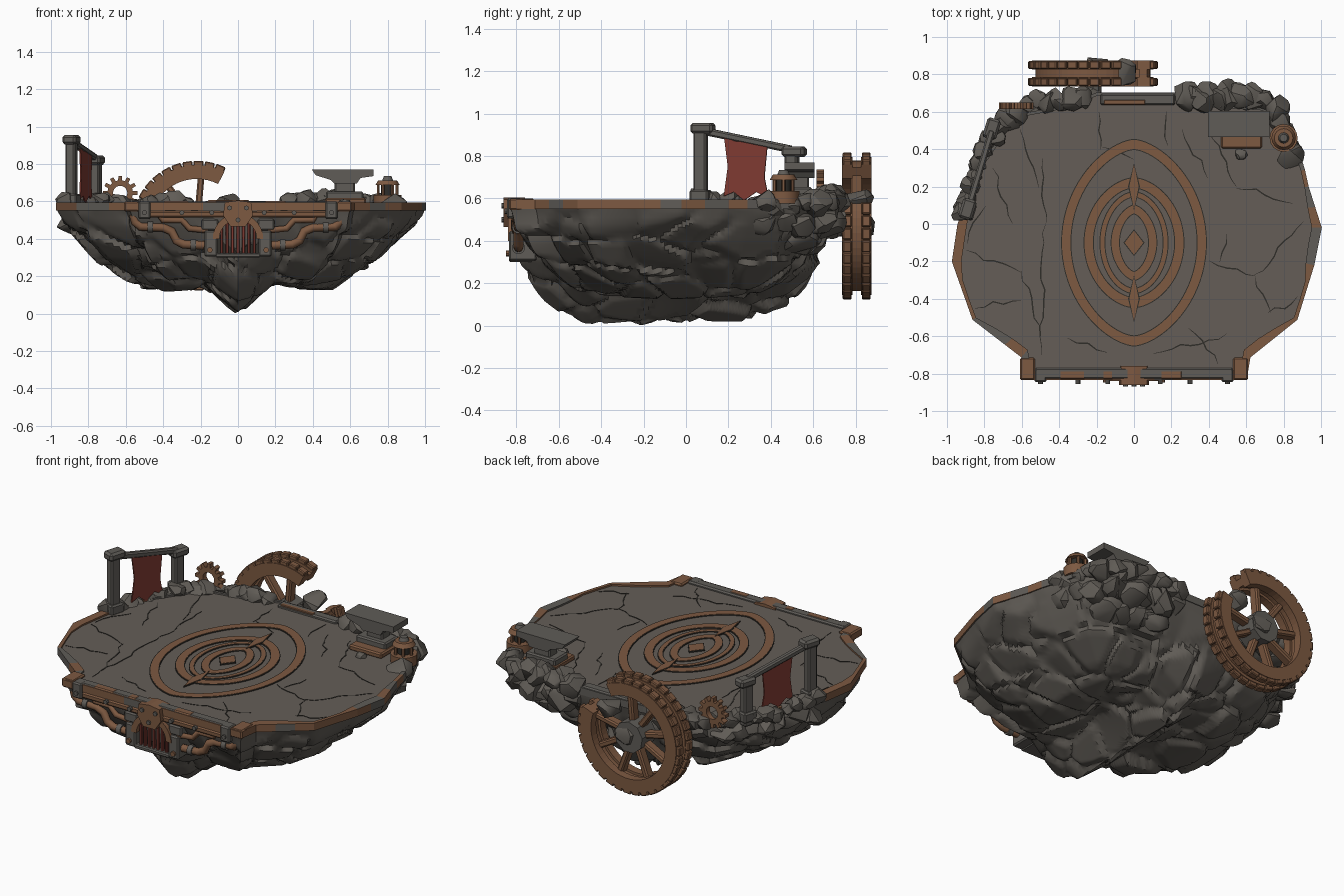
import bpy, bmesh, math, random
from math import sin, cos, pi, radians
from mathutils import Vector, Matrix, noise

if "Cube" in bpy.data.objects:
    bpy.data.objects.remove(bpy.data.objects["Cube"])
rng = random.Random(4)


def material(name, *rgb):
    m = bpy.data.materials.new(name)
    m.use_nodes = True
    m.diffuse_color = (*rgb, 1)
    m.node_tree.nodes["Principled BSDF"].inputs["Base Color"].default_value = (*rgb, 1)
    return m


ROCK = material("rock grey", .118, .107, .093)
DECK = material("deck stone", .128, .111, .095)
IRON = material("iron grey", .115, .107, .096)
RUST = material("rust brown", .205, .1, .053)
RED = material("banner red", .21, .043, .032)
DARK = material("crack dark", .028, .026, .022)


def at(x, y, z, turn=0, axis="Z"):
    return Matrix.Translation((x, y, z)) @ Matrix.Rotation(radians(turn), 4, axis)


def upright(x, y, z):
    return at(x, y, z, 90, "X")  # drawn flat, stood up facing the front


def finish(name, bm, mats, m=Matrix(), rule=None, angle=0):
    bmesh.ops.remove_doubles(bm, verts=bm.verts, dist=1e-5)
    bmesh.ops.recalc_face_normals(bm, faces=bm.faces)
    if rule:
        for f in bm.faces:
            f.material_index = rule(f)
    bm.transform(m)
    me = bpy.data.meshes.new(name)
    bm.to_mesh(me)
    bm.free()
    ob = bpy.data.objects.new(name, me)
    bpy.context.collection.objects.link(ob)
    for mat in mats if isinstance(mats, list) else [mats]:
        me.materials.append(mat)
    if angle:
        bpy.ops.object.select_all(action="DESELECT")
        ob.select_set(True)
        bpy.context.view_layer.objects.active = ob
        bpy.ops.object.shade_smooth_by_angle(angle=radians(angle))


def slab(name, outer, h, mat, m, inner=None, closed=True, rule=None):
    """Flat polygon, or strip between two lines, raised by h."""
    bm = bmesh.new()
    a = [bm.verts.new((*p, 0)) for p in outer]
    if inner:
        b = [bm.verts.new((*p, 0)) for p in inner]
        n = len(a)
        for i in range(n if closed else n - 1):
            j = (i + 1) % n
            bm.faces.new((a[i], a[j], b[j], b[i]))
    else:
        bm.faces.new(a)
    top = bmesh.ops.extrude_face_region(bm, geom=bm.faces[:])["geom"]
    bmesh.ops.translate(bm, vec=(0, 0, h), verts=[v for v in top if isinstance(v, bmesh.types.BMVert)])
    finish(name, bm, mat, m, rule)


def box(name, m, size, mat, bevel=.008):
    bm = bmesh.new()
    bmesh.ops.create_cube(bm, size=1, matrix=Matrix.Diagonal((*size, 1)))
    bmesh.ops.bevel(bm, geom=bm.edges[:], offset=min(bevel, min(size) / 4), segments=1, affect="EDGES")
    finish(name, bm, mat, m)


def cyl(name, m, r, h, mat, r2=None, n=16):
    bm = bmesh.new()
    bmesh.ops.create_cone(bm, cap_ends=True, segments=n, radius1=r, radius2=r if r2 is None else r2, depth=h)
    finish(name, bm, mat, m, angle=35)


def arc(r, a0, a1, n):
    return [(r * cos(radians(a0 + (a1 - a0) * i / n)), r * sin(radians(a0 + (a1 - a0) * i / n))) for i in range(n + 1)]


def ring(name, r0, r1, h, mat, m, a0, a1, n):
    slab(name, arc(r1, a0, a1, n), h, mat, m, arc(r0, a0, a1, n), False)


def boulder(name, loc, r):
    bm = bmesh.new()
    for _ in range(24):
        v = Vector([rng.gauss(0, 1) for _ in range(3)]).normalized()
        bm.verts.new((v.x * r * 1.1, v.y * r * .95, v.z * r * .85))
    hull = bmesh.ops.convex_hull(bm, input=bm.verts)
    bmesh.ops.delete(bm, geom=hull["geom_interior"], context="VERTS")
    finish(name, bm, ROCK, at(*loc, rng.uniform(0, 180)), angle=32)


def lerp(table, t):
    for (a, u), (b, v) in zip(table, table[1:]):
        if t <= b:
            return u + (v - u) * max(0, (t - a) / (b - a))
    return table[-1][1]


# deck outline, resampled into short steps
CORNERS = [(-.58, -.83), (.6, -.83), (.62, -.71), (.87, -.51), (.96, -.22), (1, -.02), (.93, .2), (.91, .29),
           (.84, .52), (.7, .62), (.38, .64), (.36, .7), (-.2, .7), (-.38, .63), (-.64, .58), (-.82, .32),
           (-.94, 0), (-.97, -.2), (-.86, -.51), (-.6, -.71)]


def outline(step):
    pts = []
    for p, q in zip(CORNERS, CORNERS[1:] + CORNERS[:1]):
        p, q = Vector(p), Vector(q)
        n = max(1, round((q - p).length / step))
        pts += [p.lerp(q, i / n) for i in range(n)]
    return pts


# rock underside: bowl with a keel, broken into tilted stones
ACROSS = [(0, .97), (.22, .95), (.4, 1), (.5, 1), (.7, .7), (.85, .36), (1, .05)]
ALONG = [(-.85, .15), (-.8, .42), (-.72, .7), (-.6, .92), (-.4, 1), (.3, 1), (.5, .85), (.62, .6), (.72, .15)]
INWARD = [(0, 0), (.04, .2), (.1, .38), (.2, .64), (.35, .88), (.48, 1)]
KEEL = [(-.83, .3), (-.78, .85), (-.7, 1.15), (-.6, 1.15), (-.45, 1), (-.2, 1), (.1, .85), (.4, .65), (.58, .7), (.7, .2)]


def chunk(p):
    q = Vector((p.x * 4, p.y * 4, p.z * 5.5)) + noise.noise_vector(p * 3) * .3
    dist, cells = noise.voronoi(q)
    tilt = noise.noise_vector(cells[0] * 7.3)
    edge = min((dist[1] - dist[0]) / .16, 1)
    return edge * (.026 + .06 * tilt.dot(q - cells[0])) - .018


def hull():
    bm = bmesh.new()
    rim, steps = outline(.02), 52
    rows = []
    for k in range(steps):
        s, row = 1 - (k / steps) ** 1.15, []
        for x, y in rim:
            x, y = x * s, y * s
            body = min(lerp(ACROSS, abs(x)) * lerp(ALONG, y), lerp(INWARD, 1 - s))
            keel = max(0, 1 - abs(x) / .19) * lerp(KEEL, y) * min(1, (1 - s) / .03)
            p = Vector((x, y, .56 - .42 * body - .148 * keel))
            p += Vector((x, y, (p.z - .5) * 1.8)).normalized() * chunk(p) * min(1, (1 - s) / .06)
            row.append(bm.verts.new((p.x, p.y, max(p.z, 0))))
        rows.append(row)
    n = len(rim)
    for a, b in zip(rows, rows[1:]):
        for i in range(n):
            bm.faces.new((a[i], b[i], b[(i + 1) % n], a[(i + 1) % n]))
    bm.faces.new(rows[-1])
    finish("rock_underside", bm, ROCK, angle=32)


hull()

# deck and its rim, wider at the front corners and the sides
slab("deck", CORNERS, .035, DECK, at(0, 0, .55))
edge = outline(.1)
BAND = [(-.83, .945), (-.62, .95), (-.5, .985), (-.3, .982), (-.2, .95), (.02, .95), (.2, .98)]


def rim_colour(f):
    c = f.calc_center_median()
    return int(c.y > .27 or noise.noise(c * 9) > .3)


slab("deck_rim", [p * 1.004 for p in edge], .045, [RUST, IRON], at(0, 0, .55), [p * lerp(BAND, p.y) for p in edge], rule=rim_colour)


# inlaid pointed rings on the deck, each on a dark border
def leaf(w, h, e):
    return [(w * math.copysign(abs(cos(t)) ** e, cos(t)), h * sin(t)) for t in (i * pi / 40 for i in range(80))]


for i, (w, h, t, e) in enumerate([(.385, .55, .045, 1.25), (.265, .345, .045, 1.15), (.18, .27, .022, 1.1), (.12, .2, .04, 1.3)]):
    for tag, g, z, mat in (("border", .005, .004, DARK), ("ring", 0, .006, RUST)):
        slab(f"inlay_{tag}_{i}", leaf(w + g, h + g, e), z, mat, at(0, -.1, .585), leaf(w - t - g, h - t * 1.1 - g, e))
for i, (y, w, h) in enumerate([(-.1, .05, .065), (.2, .025, .12), (-.4, .025, .12)]):
    for tag, g, z, mat in (("border", .007, .007, DARK), ("diamond", 0, .009, RUST)):
        slab(f"inlay_{tag}_d{i}", [(-w - g, 0), (0, -h - g), (w + g, 0), (0, h + g)], z, mat, at(0, y, .585))


# deck cracks
def crack(i, x0, y0, x1, y1):
    a, b = Vector((x0, y0)), Vector((x1, y1))
    side = (b - a).orthogonal().normalized()
    n = max(3, round((b - a).length / .05))
    mid = [a.lerp(b, k / n) + side * rng.uniform(-.015, .015) for k in range(n + 1)]
    wid = [side * (.001 + .003 * sin(pi * k / n)) for k in range(n + 1)]
    slab(f"deck_crack_{i}", [m + w for m, w in zip(mid, wid)], .002, DARK, at(0, 0, .585),
         [m - w for m, w in zip(mid, wid)], False)


for i, c in enumerate([(-.48, .35, -.48, 0), (-.48, 0, -.5, -.7), (-.9, -.15, -.6, -.25), (-.6, -.25, -.5, -.6),
                       (-.62, .5, -.5, .2), (-.75, .3, -.65, 0), (-.85, -.45, -.6, -.4), (.4, -.2, .65, -.28),
                       (.65, -.28, .9, .02), (.65, -.28, .72, -.48), (.72, -.48, .88, -.4), (.4, .5, .55, .2),
                       (.55, .2, .85, .12), (.25, .5, .4, .25), (.1, -.68, .5, -.6), (.3, -.55, .45, -.75),
                       (-.18, .6, -.17, .4), (-.17, .4, 0, .36), (.18, .6, .17, .42), (-.35, -.6, -.15, -.7),
                       (.5, -.05, .45, -.2), (-.8, .1, -.9, -.1)]):
    crack(i, *c)

# front beam, brackets and rust patches
box("front_beam", at(0, -.8, .575), (1.06, .06, .05), IRON)
box("front_lower_beam", at(0, -.815, .53), (.96, .04, .035), RUST)
for i, (x, w) in enumerate([(-.33, .14), (-.14, .06), (.2, .12)]):
    box(f"beam_patch_{i}", at(x, -.806, .575), (w, .05, .053), RUST)
for s, side in ((-1, "right"), (1, "left")):
    box(f"corner_block_{side}", at(s * .57, -.775, .572), (.08, .12, .054), RUST)
    box(f"beam_bracket_{side}", at(s * .5, -.81, .553), (.065, .07, .095), IRON)
    for k, x in enumerate((.5, .3, .14)):
        cyl(f"beam_bolt_{side}_{k}", at(s * x, -.845, .54, 90, "X"), .013, .02, IRON, n=8)
    # pipes beside the gate
    for k, path in enumerate([[(.56, .53), (.55, .49), (.52, .465), (.4, .46), (.355, .44), (.33, .39), (.29, .37), (.18, .365)],
                              [(.42, .53), (.4, .5), (.3, .5), (.26, .455), (.16, .445)]]):
        cu = bpy.data.curves.new("pipe", "CURVE")
        cu.dimensions, cu.bevel_depth, cu.bevel_resolution, cu.use_fill_caps = "3D", .023 - .006 * k, 2, True
        sp = cu.splines.new("POLY")
        sp.points.add(len(path) - 1)
        for p, (x, z) in zip(sp.points, path):
            p.co = (s * x, -.79 - .015 * k, z, 1)
        cu.materials.append(RUST)
        bpy.context.collection.objects.link(bpy.data.objects.new(f"pipe_{side}_{k}", cu))
    for k, (x, z) in enumerate([(.47, .463), (.24, .367)]):
        cyl(f"pipe_collar_{side}_{k}", at(s * x, -.79, z, 90, "Y"), .03, .03, IRON)
    box(f"gate_pillar_{side}", at(s * .145, -.77, .375), (.07, .13, .14), IRON)
    box(f"gate_shoulder_{side}", at(s * .15, -.78, .475), (.09, .09, .06), IRON)
    cyl(f"gate_bolt_{side}", at(s * .15, -.838, .34, 90, "X"), .015, .02, RUST, n=8)

# arched gate with bars and keystone
slab("gate_backing", arc(.115, 0, 180, 20) + [(-.115, -.09), (.115, -.09)], .08, DARK, upright(0, -.71, .4))
ring("gate_arch", .1, .135, .14, RUST, upright(0, -.7, .4), 0, 180, 20)
box("gate_sill", at(0, -.77, .312), (.24, .13, .025), IRON)
for i in range(-3, 4):
    top = .4 + math.sqrt(.0108 - (i * .029) ** 2)
    box(f"gate_bar_{i + 3}", at(i * .029, -.81, (top + .315) / 2), (.015, .02, top - .315), RED, .003)
slab("keystone", [(-.07, .05), (-.08, -.02), (-.04, -.08), (.04, -.08), (.08, -.02), (.07, .05), (0, .06)], .1, RUST,
     upright(0, -.76, .545))
for i, (x, z) in enumerate([(-.045, .565), (.045, .565), (0, .5)]):
    cyl(f"keystone_bolt_{i}", at(x, -.862, z, 90, "X"), .013, .015, IRON, n=8)

# broken wheel at the back
WX, WZ, A0, A1 = -.22, .47, 63, 380
for y, tag in ((.785, "front"), (.875, "back")):
    ring(f"wheel_rim_{tag}", .25, .325, .05, RUST, upright(WX, y, WZ), A0, A1, 48)
    for k in range(31):
        a = A0 + 5 + k * 10.2
        m = upright(WX, y - .025, WZ) @ Matrix.Rotation(radians(a), 4, "Z") @ Matrix.Translation((.324, 0, 0))
        box(f"wheel_cleat_{tag}_{k}", m, (.045, .053, .042), RUST, .005)
ring("wheel_drum", .265, .308, .09, RUST, upright(WX, .85, WZ), A0, A1, 48)
for k in range(8):
    m = upright(WX, .805, WZ) @ Matrix.Rotation(radians(85 + k * 41), 4, "Z") @ Matrix.Translation((.16, 0, 0))
    box(f"wheel_spoke_{k}", m, (.22, .035, .06), RUST)
cyl("wheel_hub", upright(WX, .805, WZ), .095, .13, IRON, n=9)
cyl("wheel_axle", upright(WX, .73, WZ), .05, .22, IRON, n=10)
boulder("hub_rock", (WX + .02, .82, WZ + .01), .085)
boulder("gap_rock", (-.05, .81, .59), .075)

# small cog
teeth = []
for k in range(12):
    for r, d in ((.068, -9), (.092, -6), (.092, 6), (.068, 9)):
        teeth.append((r * cos(radians(k * 30 + d)), r * sin(radians(k * 30 + d))))
slab("small_cog", teeth, .035, RUST, upright(-.63, .65, .645), arc(.038, -9, 351, 48)[:48])

# banner frame along the right edge
TALL, SHORT = Vector((-.89, .07, 0)), Vector((-.76, .5, 0))
for base, h, tag in ((TALL, .93, "tall"), (SHORT, .82, "short")):
    box(f"banner_post_{tag}", at(base.x, base.y, (h + .55) / 2, -17), (.052, .062, h - .55), IRON)
    box(f"banner_cap_{tag}", at(base.x, base.y + .01, h, -17), (.075, .11, .05), IRON, .015)
    box(f"banner_foot_{tag}", at(base.x, base.y, .61, -17), (.08, .09, .06), IRON)
p, q = TALL + Vector((0, 0, .92)), SHORT + Vector((0, 0, .83))
box("banner_beam", Matrix.Translation((p + q) / 2) @ (q - p).to_track_quat("Y", "Z").to_matrix().to_4x4(), (.035, (q - p).length, .035), IRON)
cloth = at(-.85, .18, 0, 73) @ Matrix.Rotation(pi / 2, 4, "X")
slab("banner_cloth", [(0, .9), (.05, .87), (.215, .855), (.2, .7), (.22, .6), (.16, .63), (.1, .59), (.05, .63), (0, .61), (.02, .75)], .008, RED, cloth)

# anvil on a pallet
box("pallet", at(.575, .505, .6), (.22, .2, .035), RUST)
box("anvil_stand", at(.57, .53, .63), (.2, .13, .045), IRON)
box("anvil_waist", at(.57, .54, .68), (.11, .08, .08), IRON)
slab("anvil_top", [(-.17, .055), (-.15, .025), (-.07, 0), (-.05, -.02), (.07, -.02), (.09, .01), (.16, .02), (.16, .055)], .14, IRON, upright(.565, .605, .715))

# lantern
cyl("lantern_base", at(.8, .46, .605), .075, .06, RUST)
cyl("lantern_core", at(.8, .46, .66), .035, .06, DARK)
for k in range(6):
    cyl(f"lantern_bar_{k}", at(.8 + .05 * cos(k * pi / 3), .46 + .05 * sin(k * pi / 3), .655), .009, .07, RUST, n=6)
cyl("lantern_roof", at(.8, .46, .7), .065, .025, RUST, .05)
cyl("lantern_knob", at(.8, .46, .722), .03, .025, IRON, .02)

# back ledge and edge boulders, in rows of (start, end, height, size, count)
box("back_ledge", at(.02, .665, .58), (.4, .06, .045), IRON)
box("back_ledge_strip", at(-.05, .65, .6), (.22, .025, .012), RUST)
RUNS = [((-.93, .02), (-.8, .42), .585, .055, 6), ((-.91, .05), (-.76, .42), .51, .065, 5),
        ((-.8, .42), (-.62, .62), .59, .06, 5), ((-.75, .42), (-.58, .58), .51, .075, 4),
        ((-.6, .65), (-.25, .68), .59, .065, 6), ((-.55, .6), (-.2, .66), .51, .075, 5),
        ((.25, .7), (.72, .67), .6, .075, 8), ((.25, .66), (.72, .62), .5, .09, 7), ((.3, .58), (.68, .53), .42, .085, 5),
        ((.74, .64), (.85, .34), .575, .075, 5), ((.72, .56), (.82, .32), .49, .08, 4)]
for i, (a, b, z, r, n) in enumerate(RUNS):
    for k in range(n):
        c = Vector(a).lerp(Vector(b), (k + .5) / n)
        boulder(f"edge_rock_{i}_{k}", (c.x, c.y + rng.uniform(-.015, .015), z + rng.uniform(-.02, .02)), r * rng.uniform(.85, 1.2))
boulder("anvil_rock", (.36, .66, .61), .07)
boulder("lantern_rock", (.57, .37, .585), .035)
